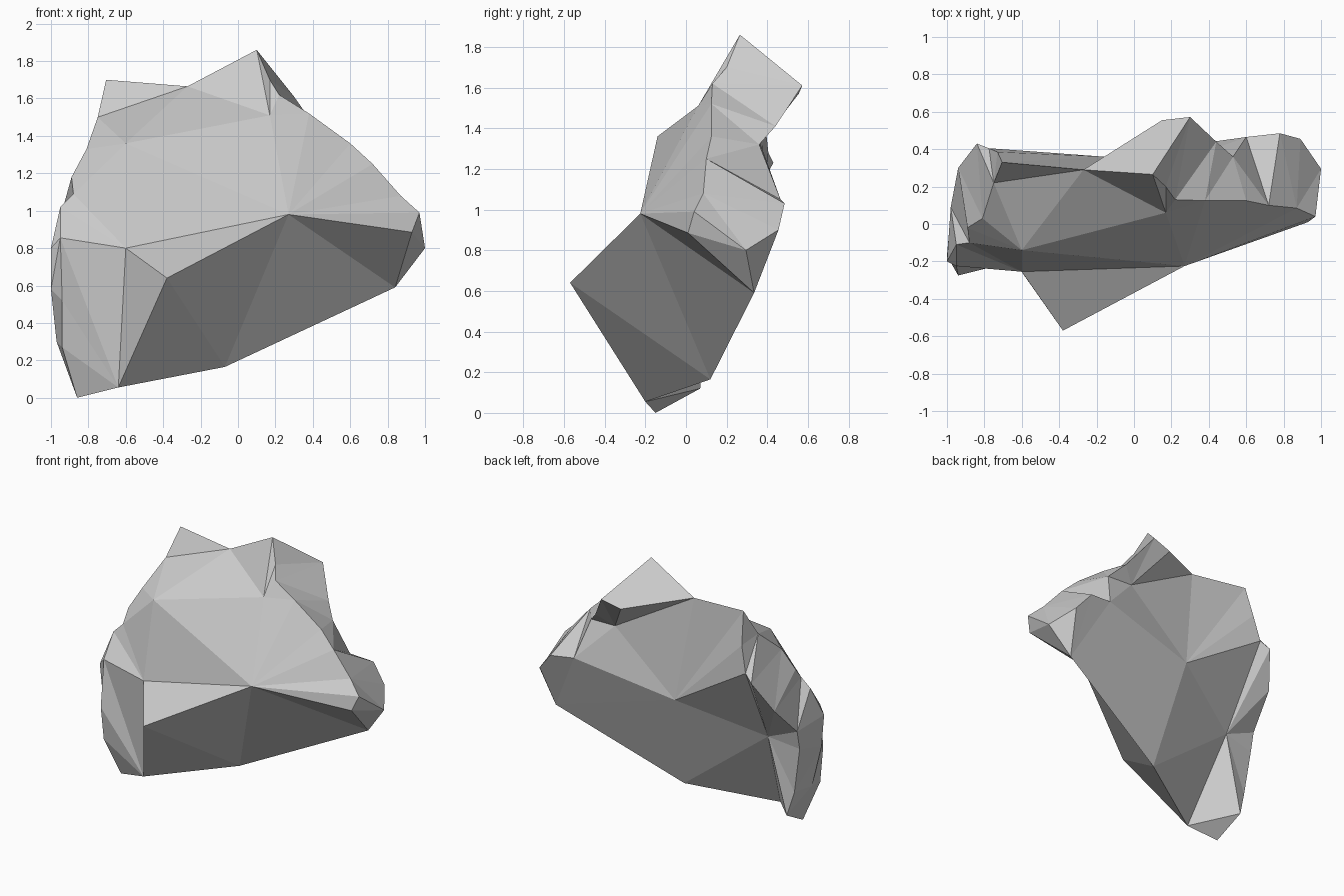
import bpy, bmesh
from mathutils import Vector

if "Cube" in bpy.data.objects:
    bpy.data.objects.remove(bpy.data.objects["Cube"])

bm = bmesh.new()


def pt(x, y, z):
    return bm.verts.new((x, y, z))


def rim(*coords):
    return [pt(*c) for c in coords]


def tri(a, b, c):
    if len({a, b, c}) == 3 and not bm.faces.get((a, b, c)):
        bm.faces.new((a, b, c))


def fan(hub, *ring):
    for a, b in zip(ring, ring[1:]):
        tri(hub, a, b)


def bridge(p, q):
    """Join two open rims with triangles, always taking the shorter diagonal."""
    i = j = 0
    while i < len(p) - 1 or j < len(q) - 1:
        go_p = j == len(q) - 1 or (i < len(p) - 1 and
               (p[i + 1].co - q[j].co).length < (p[i].co - q[j + 1].co).length)
        if go_p:
            tri(p[i], q[j], p[i + 1])
            i += 1
        else:
            tri(p[i], q[j], q[j + 1])
            j += 1


# Front corners
brow = pt(0.17, 0.06, 1.51)
chest = pt(0.27, -0.225, 0.98)
shoulder = pt(-0.60, -0.14, 1.36)
ledge = pt(-0.60, -0.255, 0.80)
nose = pt(-0.38, -0.57, 0.64)
foot = pt(-0.64, -0.20, 0.055)
keel = pt(-0.07, 0.12, 0.165)
heel = pt(0.84, 0.335, 0.59)
elbow = pt(0.93, 0.01, 0.885)
saddle = pt(-0.27, 0.29, 1.665)

# Back corners
crest = pt(0.15, 0.555, 1.57)
notch = pt(0.33, 0.365, 1.325)
spine = pt(-0.16, 0.36, 0.90)
hollow = pt(-0.74, 0.09, 0.68)

# Right broken edge: front rim and back rim
rf = rim((0.10, 0.265, 1.86), (0.17, 0.20, 1.70), (0.22, 0.13, 1.62),
         (0.38, 0.125, 1.52), (0.60, 0.125, 1.36), (0.72, 0.10, 1.25),
         (0.87, 0.085, 1.08), (0.97, 0.04, 0.99))
rb = rim((0.30, 0.572, 1.61), (0.44, 0.44, 1.41), (0.53, 0.36, 1.32),
         (0.60, 0.465, 1.05), (0.78, 0.485, 1.03), (0.89, 0.455, 0.90),
         (1.0, 0.295, 0.80))

# Left broken edge: front rim, outer bulge and back rim
lf = rim((-0.75, 0.22, 1.50), (-0.81, 0.03, 1.33), (-0.89, -0.02, 1.18),
         (-0.88, -0.10, 1.09), (-0.95, -0.11, 1.02))
corner = rim((-0.95, -0.225, 0.855), (-0.94, -0.275, 0.52), (-0.94, -0.24, 0.27))
bulge = rim((-1.0, -0.20, 0.80), (-1.0, -0.17, 0.58), (-0.97, -0.10, 0.30))
toe = pt(-0.86, -0.15, 0.0)
lb = rim((-0.705, 0.33, 1.70), (-0.73, 0.385, 1.47), (-0.775, 0.405, 1.28),
         (-0.84, 0.43, 1.23), (-0.94, 0.30, 1.0), (-0.98, 0.09, 0.78),
         (-0.98, 0.06, 0.64), (-0.93, 0.05, 0.30), (-0.88, 0.07, 0.12))

# Front and underside facets
fan(brow, shoulder, saddle, *rf[:4])
fan(chest, ledge, shoulder, brow, *rf[3:], elbow)
fan(shoulder, saddle, *lf[:4])
fan(ledge, shoulder, lf[3], lf[4], corner[0])
fan(saddle, lb[0], lf[0])
fan(nose, chest, ledge, foot, keel, chest)
fan(foot, ledge, *corner, toe, lb[-1])

# Back facets
fan(spine, saddle, notch, rb[3], heel, keel, hollow, lb[2], lb[1], lb[0], saddle)
fan(heel, *rb[3:], elbow, chest, keel)
fan(hollow, *lb[2:], foot, keel)
fan(notch, saddle, crest, *rb[:4])
fan(crest, saddle, rf[0], rb[0])
tri(elbow, rf[-1], rb[-1])

# Broken side strips
bridge(rf, rb)
bridge([lf[4], *corner, toe], [lf[4], *bulge, toe])
bridge([*lf, *bulge, toe], lb)

bmesh.ops.recalc_face_normals(bm, faces=bm.faces[:])
mesh = bpy.data.meshes.new("rock")
bm.to_mesh(mesh)
bm.free()
bpy.context.collection.objects.link(bpy.data.objects.new("rock", mesh))
